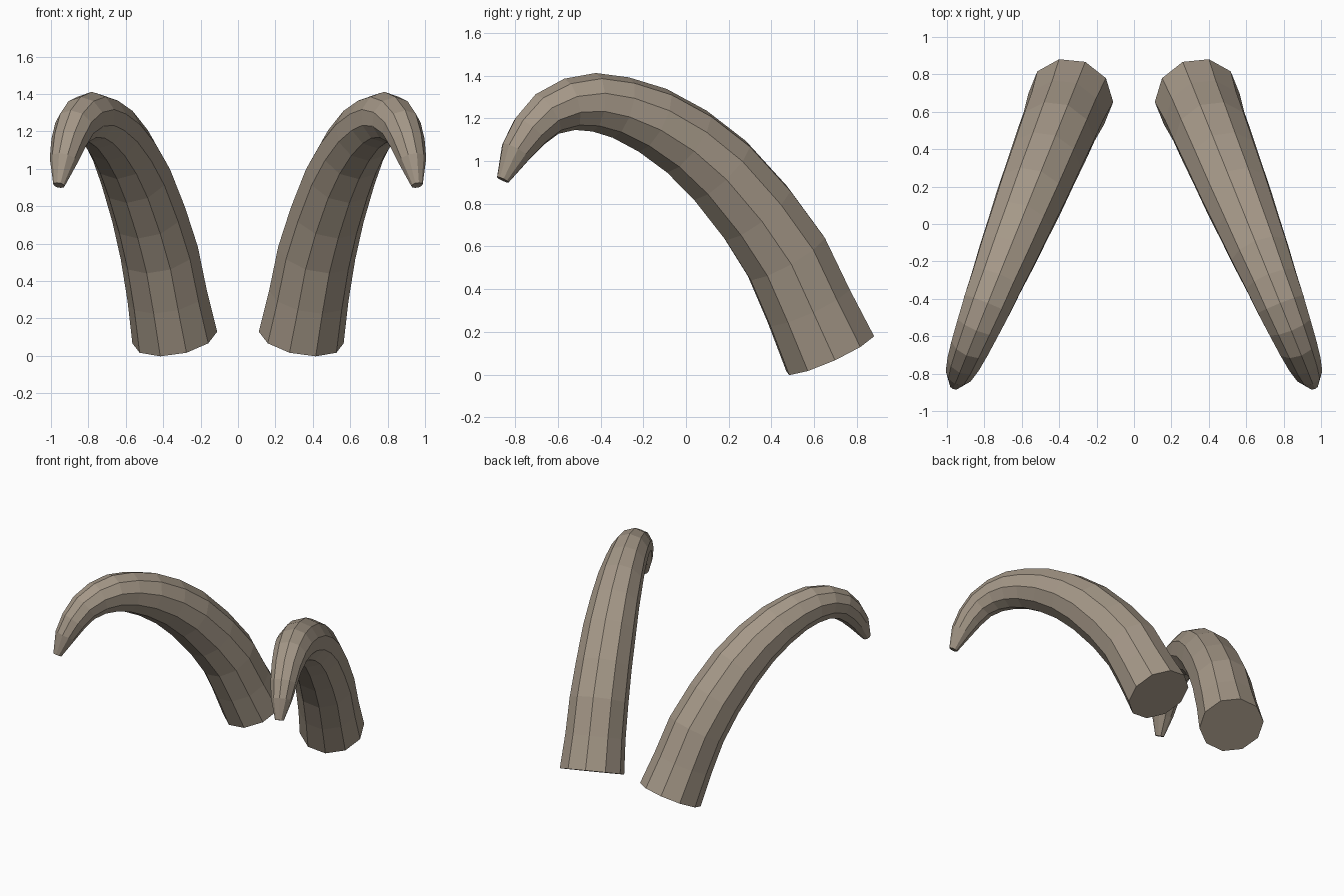
import bpy
import bmesh
import math
from mathutils import Vector

cube = bpy.data.objects.get("Cube")
if cube:
    bpy.data.objects.remove(cube, do_unlink=True)

SIDES = 10

# Centre line of a horn, base to tip: (y, z, radius)
PATH = [
    (.675, .098, .23), (.575, .32, .215), (.47, .55, .21), (.33, .755, .2),
    (.16, .955, .19), (.005, 1.09, .176), (-.155, 1.19, .163),
    (-.305, 1.25, .147), (-.43, 1.275, .137), (-.545, 1.265, .123),
    (-.65, 1.22, .109), (-.73, 1.14, .095), (-.795, 1.045, .076),
    (-.857, .912, .031),
]


def make_material(name, colour):
    mat = bpy.data.materials.new(name)
    mat.use_nodes = True
    mat.diffuse_color = colour
    shader = next(n for n in mat.node_tree.nodes if n.type == 'BSDF_PRINCIPLED')
    shader.inputs["Base Color"].default_value = colour
    return mat


def make_horn(name, side, material):
    # The horn curves within one upright plane that splays outward to the front
    splay = .404
    centres = [Vector((.338 + splay * (PATH[0][0] - y), y, z)) for y, z, r in PATH]
    across = Vector((1, splay, 0)).normalized()
    bm = bmesh.new()
    rings = []
    last = len(PATH) - 1
    for i, centre in enumerate(centres):
        tangent = (centres[min(i + 1, last)] - centres[max(i - 1, 0)]).normalized()
        outward = across.cross(tangent).normalized()
        radius = PATH[i][2]
        ring = []
        for k in range(SIDES):
            angle = math.tau * (k + .5) / SIDES
            p = centre + radius * (math.cos(angle) * across + math.sin(angle) * outward)
            ring.append(bm.verts.new((side * p.x, p.y, p.z)))
        rings.append(ring)

    # Side faces between neighbouring rings, then the two end caps
    for low, high in zip(rings, rings[1:]):
        for k in range(SIDES):
            n = (k + 1) % SIDES
            bm.faces.new((low[k], low[n], high[n], high[k]))
    bm.faces.new(rings[0])
    bm.faces.new(rings[-1])
    bmesh.ops.recalc_face_normals(bm, faces=bm.faces[:])

    mesh = bpy.data.meshes.new(name)
    bm.to_mesh(mesh)
    bm.free()
    mesh.materials.append(material)
    horn = bpy.data.objects.new(name, mesh)
    bpy.context.collection.objects.link(horn)
    return horn


horn_colour = make_material("horn_beige", (.376, .314, .246, 1))
make_horn("left_horn", 1, horn_colour)
make_horn("right_horn", -1, horn_colour)
